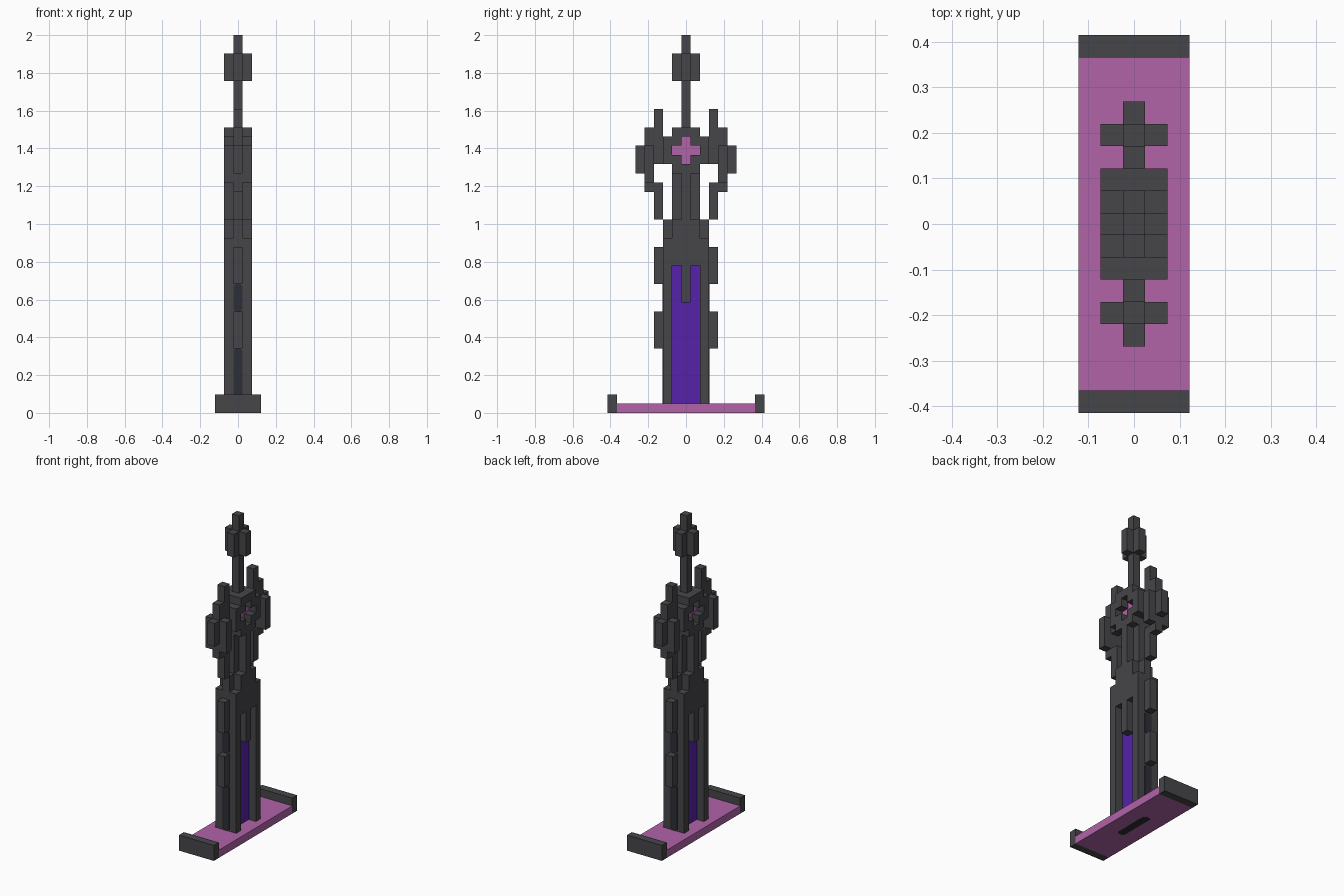
import bpy
import bmesh
from mathutils import Vector

U = 2 / 41  # size of one block

if "Cube" in bpy.data.objects:
    bpy.data.objects.remove(bpy.data.objects["Cube"], do_unlink=True)


def srgb(r, g, b):
    return [((c / 255 + 0.055) / 1.055) ** 2.4 for c in (r, g, b)] + [1.0]


def material(name, color):
    m = bpy.data.materials.new(name)
    m.use_nodes = True
    m.diffuse_color = color
    m.node_tree.nodes["Principled BSDF"].inputs["Base Color"].default_value = color
    return m


STONE = material("charcoal stone", srgb(70, 69, 73))
DARK = material("dark slot", srgb(45, 46, 54))
PINK = material("orchid pink", srgb(177, 99, 169))
VIOLET = material("deep violet", srgb(86, 33, 170))


def finish(name, bm, mat):
    bmesh.ops.recalc_face_normals(bm, faces=bm.faces)
    mesh = bpy.data.meshes.new(name)
    bm.to_mesh(mesh)
    bm.free()
    mesh.materials.append(mat)
    obj = bpy.data.objects.new(name, mesh)
    bpy.context.collection.objects.link(obj)
    return obj


def block(name, hx, y, z, mat=STONE):
    """Box centred on x with half width hx; y and z are ranges in blocks."""
    bm = bmesh.new()
    bmesh.ops.create_cube(bm, size=1)
    for v in bm.verts:
        v.co = Vector((v.co.x * 2 * hx,
                       y[0] + (v.co.y + 0.5) * (y[1] - y[0]),
                       z[0] + (v.co.z + 0.5) * (z[1] - z[0]))) * U
    return finish(name, bm, mat)


def pair(name, hx, y, z, mat=STONE):
    """The same box at the front and, mirrored, at the back."""
    block("front_" + name, hx, (-y[1], -y[0]), z, mat)
    block("back_" + name, hx, y, z, mat)


def slot(name, half_len, place):
    """Thin long octagon; place maps (across, along, depth) to block space."""
    w, c, t = 0.5, 0.25, 0.04
    outline = []
    for sx, sy in ((1, 1), (-1, 1), (-1, -1), (1, -1)):
        corner = [(sx * w, sy * (half_len - c)), (sx * (w - c), sy * half_len)]
        outline += corner if sx * sy > 0 else corner[::-1]
    bm = bmesh.new()
    face = bm.faces.new([bm.verts.new(Vector(place(a, b, -t)) * U) for a, b in outline])
    shift = Vector(place(0, 0, t)) - Vector(place(0, 0, -t))
    out = bmesh.ops.extrude_face_region(bm, geom=[face])
    verts = [g for g in out["geom"] if isinstance(g, bmesh.types.BMVert)]
    bmesh.ops.translate(bm, verts=verts, vec=shift * U)
    finish(name, bm, DARK)


# Base plate with raised ends
block("base_plate", 2.5, (-7.5, 7.5), (0, 1), PINK)
pair("base_end", 2.5, (7.5, 8.5), (0, 2))
slot("base_slot", 2.5, lambda a, b, d: (a, b, d / 2))

# Tower with recessed panels on both sides
pair("tower_post", 1.5, (1.5, 2.5), (1, 16))
block("tower_panel", 0.5, (-1.5, 1.5), (1, 16), VIOLET)
block("panel_bar", 1.5, (-0.5, 0.5), (12, 16))
block("tower_top", 1.5, (-2.5, 2.5), (16, 19))
block("tower_cap", 1.5, (-1.5, 1.5), (19, 21))
pair("cap_rib", 0.5, (1.5, 2.5), (19, 21))

# Ribs and dark slots on the front and back
for label, z in (("lower", (7, 11)), ("upper", (14, 18))):
    pair(label + "_rib", 0.5, (2.5, 3.5), z)
for label, lo, hi in (("lower", 1, 7), ("upper", 11, 14)):
    for side, s in (("front", -1), ("back", 1)):
        slot(f"{side}_{label}_slot", (hi - lo) / 2,
             lambda a, b, d: (a, s * (2.5 + d), (lo + hi) / 2 + b))

# Neck with a cross-shaped section
block("neck_wide", 1.5, (-0.5, 0.5), (21, 26))
block("neck_deep", 0.5, (-1.5, 1.5), (21, 26))

# Head with a cross-shaped recess and a pink core
block("head_core", 0.5, (-1.5, 1.5), (27, 30), PINK)
block("head_bottom", 1.5, (-1.5, 1.5), (26, 27))
block("head_top", 1.5, (-1.5, 1.5), (30, 31))
pair("head_side", 1.5, (1.5, 2.5), (27, 30))
for label, z in (("lower", (27, 28)), ("upper", (29, 30))):
    pair(label + "_head_corner", 1.5, (0.5, 1.5), z)

# Stepped arms around the head
pair("arm_horn", 0.5, (2.5, 3.5), (27, 33))
pair("arm_hook", 0.5, (2.5, 3.5), (21, 25))
pair("arm_core", 0.5, (3.5, 4.5), (24, 31))
pair("arm_wings", 1.5, (3.5, 4.5), (25, 29))
pair("arm_tip", 0.5, (4.5, 5.5), (26, 29))

# Spire with a cross-shaped knob
block("spire", 0.5, (-0.5, 0.5), (31, 41))
block("knob_wide", 1.5, (-0.5, 0.5), (36, 39))
block("knob_deep", 0.5, (-1.5, 1.5), (36, 39))
